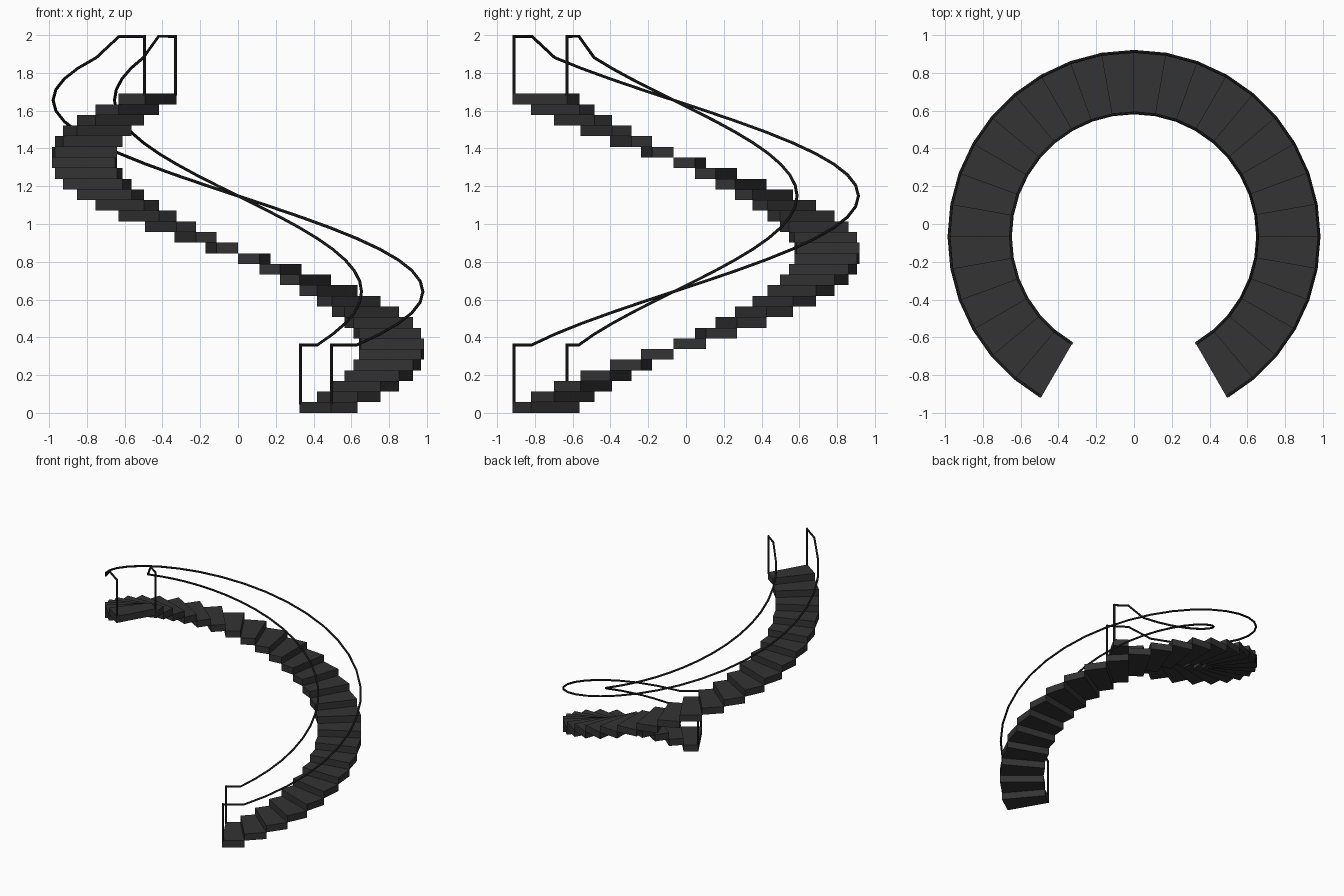
import bpy, bmesh
from math import cos, sin, radians
from mathutils import Vector

cube = bpy.data.objects.get("Cube")
if cube:
    bpy.data.objects.remove(cube, do_unlink=True)

STEPS = 30
TURN = 10                  # degrees per step
START = -60
RISE = 1.69 / STEPS
INNER, OUTER = 0.65, 0.985
CENTRE_Y = -0.066
RAIL_Z = 0.36              # height of the level start of the rail
RAIL_R = 0.008


def material(name, value):
    mat = bpy.data.materials.new(name)
    mat.use_nodes = True
    colour = (value, value, value, 1)
    mat.diffuse_color = colour
    mat.node_tree.nodes["Principled BSDF"].inputs["Base Color"].default_value = colour
    return mat


def spot(radius, k, z):
    """Point on the spiral, k steps from the start."""
    a = radians(START + TURN * k)
    return Vector((radius * cos(a), CENTRE_Y + radius * sin(a), z))


step_mat = material("charcoal steps", 0.033)
rail_mat = material("dark metal rail", 0.022)

# Wedge-shaped steps, each one rise above the last
for i in range(STEPS):
    bm = bmesh.new()
    base = [bm.verts.new(spot(r, k, i * RISE))
            for r, k in ((INNER, i), (OUTER, i), (OUTER, i + 1), (INNER, i + 1))]
    face = bm.faces.new(base)
    top = bmesh.ops.extrude_face_region(bm, geom=[face])["geom"]
    bmesh.ops.translate(bm, vec=(0, 0, RISE),
                        verts=[v for v in top if isinstance(v, bmesh.types.BMVert)])
    bmesh.ops.recalc_face_normals(bm, faces=bm.faces)
    mesh = bpy.data.meshes.new(f"step_{i + 1}")
    bm.to_mesh(mesh)
    bm.free()
    mesh.materials.append(step_mat)
    bpy.context.collection.objects.link(bpy.data.objects.new(mesh.name, mesh))


def tube(name, points):
    """Thin round bar along a polyline."""
    curve = bpy.data.curves.new(name, "CURVE")
    curve.dimensions = "3D"
    curve.bevel_depth = RAIL_R
    curve.bevel_resolution = 2
    curve.use_fill_caps = True
    line = curve.splines.new("POLY")
    line.points.add(len(points) - 1)
    for p, co in zip(line.points, points):
        p.co = (*co, 1)
    curve.materials.append(rail_mat)
    obj = bpy.data.objects.new(name, curve)
    bpy.context.collection.objects.link(obj)
    bpy.ops.object.select_all(action="DESELECT")
    obj.select_set(True)
    bpy.context.view_layer.objects.active = obj
    bpy.ops.object.convert(target="MESH")
    bpy.ops.object.shade_smooth_by_angle()


# Handrails level out over the first and last step, with a post at each end
top_z = RAIL_Z + (STEPS - 1) * RISE
tuck = 0.04                # keeps the posts just inside the end steps
for side, radius in (("inner", INNER + 0.004), ("outer", OUTER - 0.006)):
    rail = [spot(radius, tuck, RAIL_Z)]
    rail += [spot(radius, k, RAIL_Z + (k - 1) * RISE) for k in range(1, STEPS - 1)]
    rail += [spot(radius, STEPS - 1, top_z), spot(radius, STEPS - tuck, top_z)]
    tube(f"{side}_handrail", rail)
    tube(f"{side}_bottom_post", [spot(radius, tuck, RISE * 0.8),
                                 spot(radius, tuck, RAIL_Z + RAIL_R)])
    tube(f"{side}_top_post", [spot(radius, STEPS - tuck, STEPS * RISE - 0.01),
                              spot(radius, STEPS - tuck, top_z + RAIL_R)])
